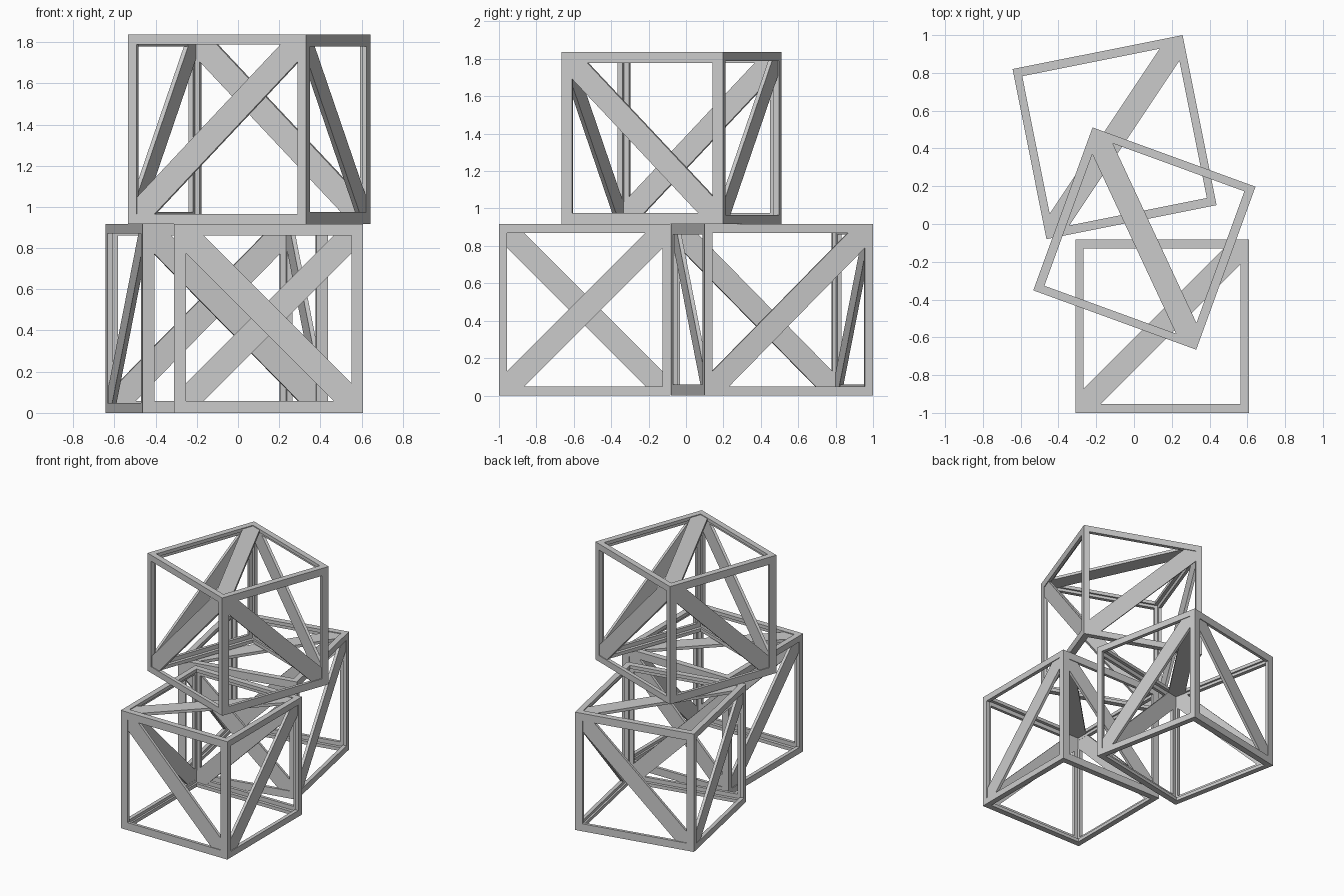
import bpy, bmesh
from math import radians
from mathutils import Matrix, Vector

if "Cube" in bpy.data.objects:
    bpy.data.objects.remove(bpy.data.objects["Cube"])

S = 0.918          # crate side
H = S / 2


def box(name, half):
    me = bpy.data.meshes.new(name)
    bm = bmesh.new()
    bmesh.ops.create_cube(bm, size=2)
    bmesh.ops.scale(bm, vec=half, verts=bm.verts)
    bm.to_mesh(me)
    bm.free()
    ob = bpy.data.objects.new(name, me)
    bpy.context.collection.objects.link(ob)
    return ob


# Hollow angle-section frame: cube minus inner room minus three through openings
def make_frame(name):
    frame = box(name, (H, H, H))
    cutters = [
        (H - 0.029, H - 0.023, H - 0.026),
        (H + 0.1, H - 0.044, H - 0.048),
        (H - 0.058, H + 0.1, H - 0.058),
        (H - 0.043, H - 0.047, H + 0.1),
    ]
    bpy.context.view_layer.objects.active = frame
    for half in cutters:
        cut = box("cutter", half)
        cut.hide_render = True
        mod = frame.modifiers.new("cut", 'BOOLEAN')
        mod.operation = 'DIFFERENCE'
        mod.solver = 'EXACT'
        mod.object = cut
        bpy.ops.object.modifier_apply(modifier=mod.name)
        bpy.data.objects.remove(cut)
    return frame


# Diagonal planks, one on each side and one on the top, none underneath
def make_braces(name):
    h, e = H - 0.015, 0.086
    outer, inner = H - 0.006, H - 0.028
    shape = [(-h, -h), (-h + e, -h), (h, h - e), (h, h), (h - e, h), (-h, -h + e)]
    # each face: u axis, v axis, outward normal
    z = Vector((0, 0, 1))
    x = Vector((1, 0, 0))
    y = Vector((0, 1, 0))
    faces = [(x, y, z), (-x, z, -y), (y, z, x), (x, z, y), (-y, z, -x)]
    bm = bmesh.new()
    for u, v, n in faces:
        lo = [bm.verts.new(u * a + v * b + n * inner) for a, b in shape]
        hi = [bm.verts.new(u * a + v * b + n * outer) for a, b in shape]
        bm.faces.new(lo)
        bm.faces.new(hi)
        for i in range(6):
            j = (i + 1) % 6
            bm.faces.new((lo[i], lo[j], hi[j], hi[i]))
    bmesh.ops.recalc_face_normals(bm, faces=bm.faces)
    me = bpy.data.meshes.new(name)
    bm.to_mesh(me)
    bm.free()
    ob = bpy.data.objects.new(name, me)
    bpy.context.collection.objects.link(ob)
    return ob


# Three stacked crates: name, centre, turn
frame = make_frame("crate_frame")
braces = make_braces("crate_braces")
crates = [("front_crate", (0.149, -0.541, H), 0),
          ("back_crate", (-0.103, 0.46, H), 11.3),
          ("top_crate", (0.055, -0.077, 3 * H), 70)]
for i, (name, pos, deg) in enumerate(crates):
    for src, part in ((frame, "frame"), (braces, "braces")):
        ob = src if i == 0 else src.copy()
        if i:
            bpy.context.collection.objects.link(ob)
        ob.name = name + "_" + part
        ob.matrix_world = Matrix.Translation(pos) @ Matrix.Rotation(radians(deg), 4, 'Z')
